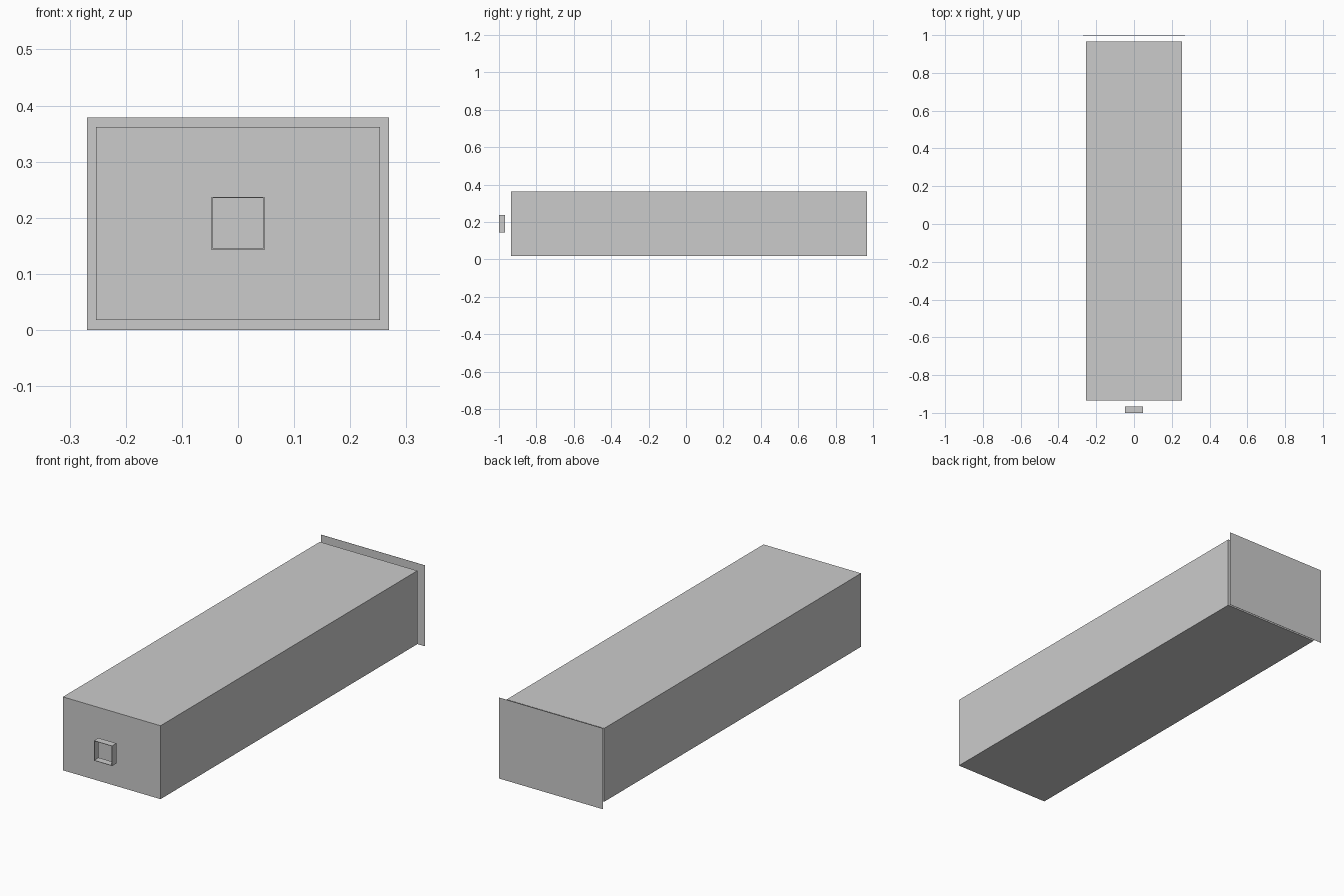
import bpy, bmesh
from mathutils import Matrix, Vector

if "Cube" in bpy.data.objects:
    bpy.data.objects.remove(bpy.data.objects["Cube"])

grey = bpy.data.materials.new("light_grey")
grey.diffuse_color = (0.6, 0.6, 0.6, 1.0)
grey.use_nodes = True
grey.node_tree.nodes["Principled BSDF"].inputs["Base Color"].default_value = grey.diffuse_color


def finish(name, bm):
    bmesh.ops.recalc_face_normals(bm, faces=bm.faces)
    mesh = bpy.data.meshes.new(name)
    bm.to_mesh(mesh)
    bm.free()
    mesh.materials.append(grey)
    obj = bpy.data.objects.new(name, mesh)
    bpy.context.collection.objects.link(obj)
    return obj


def box(lo, hi):
    lo, hi = Vector(lo), Vector(hi)
    bm = bmesh.new()
    bmesh.ops.create_cube(bm, size=1, matrix=Matrix.Translation((lo + hi) / 2)
                          @ Matrix.Diagonal((*(hi - lo), 1)))
    bm.normal_update()
    return bm


# Long closed main body
finish("main_body", box((-0.253, -0.935, 0.018), (0.253, 0.967, 0.362)))

# Thin plate floating behind the body
finish("back_plate", box((-0.269, 0.999, 0), (0.269, 1.0, 0.379)))

# Thin-walled square ring in front, open along y
bm = box((-0.047, -1.0, 0.143), (0.047, -0.967, 0.237))
ends = [f for f in bm.faces if abs(f.normal.y) > 0.5]
bmesh.ops.delete(bm, geom=ends, context='FACES_ONLY')
ring = finish("front_ring", bm)
wall = ring.modifiers.new("wall", 'SOLIDIFY')
wall.thickness = 0.002
wall.offset = -1
wall.use_even_offset = True
